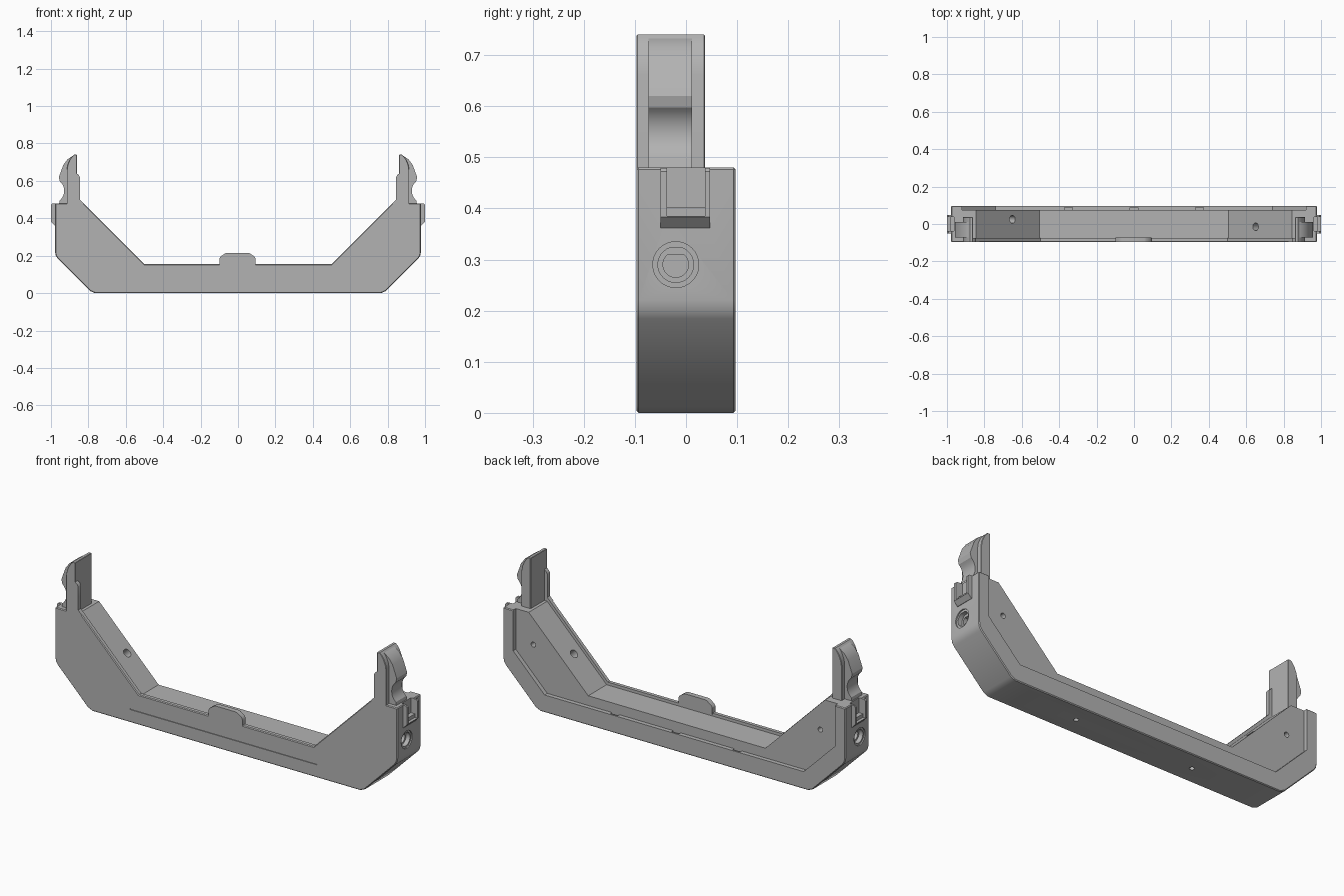
import bpy, bmesh, math
from mathutils import Matrix, Vector

if "Cube" in bpy.data.objects:
    bpy.data.objects.remove(bpy.data.objects["Cube"], do_unlink=True)

grey = bpy.data.materials.new("plain grey")
grey.use_nodes = True
colour = (0.45, 0.45, 0.45, 1)
grey.diffuse_color = colour
grey.node_tree.nodes["Principled BSDF"].inputs["Base Color"].default_value = colour

FRONT, BACK = -0.097, 0.097
WALL, RECESS = -0.075, 0.075


def finish(name, bm):
    bmesh.ops.recalc_face_normals(bm, faces=bm.faces)
    mesh = bpy.data.meshes.new(name)
    bm.to_mesh(mesh)
    bm.free()
    mesh.materials.append(grey)
    obj = bpy.data.objects.new(name, mesh)
    bpy.context.collection.objects.link(obj)
    return obj


def prism(name, outline, start, end, axis="y"):
    """Extrude an outline: (x, z) along y, or (y, z) along x."""
    bm = bmesh.new()
    place = (lambda a, b: (a, start, b)) if axis == "y" else (lambda a, b: (start, a, b))
    face = bm.faces.new([bm.verts.new(place(a, b)) for a, b in outline])
    moved = bmesh.ops.extrude_face_region(bm, geom=[face])["geom"]
    step = Vector((0, end - start, 0)) if axis == "y" else Vector((end - start, 0, 0))
    bmesh.ops.translate(bm, vec=step, verts=[v for v in moved if isinstance(v, bmesh.types.BMVert)])
    return finish(name, bm)


def rod(name, centre, direction, radius, length):
    bm = bmesh.new()
    turn = Vector(direction).to_track_quat("Z", "Y").to_matrix().to_4x4()
    bmesh.ops.create_cone(bm, cap_ends=True, segments=24, radius1=radius, radius2=radius,
                          depth=length, matrix=Matrix.Translation(centre) @ turn)
    return finish(name, bm)


def apply(obj, modifier):
    bpy.context.view_layer.objects.active = obj
    bpy.ops.object.modifier_apply(modifier=modifier.name)


def cut(obj, cutter):
    cutter.hide_render = True
    mod = obj.modifiers.new("cut", "BOOLEAN")
    mod.operation, mod.solver, mod.object = "DIFFERENCE", "EXACT", cutter
    apply(obj, mod)
    bpy.data.objects.remove(cutter, do_unlink=True)


def bevel(obj, width):
    mod = obj.modifiers.new("bevel", "BEVEL")
    mod.width, mod.segments, mod.limit_method = width, 1, "ANGLE"
    mod.angle_limit = math.radians(50)
    apply(obj, mod)


def mirrored(half):
    """Close a right-hand outline with its reflection."""
    return half + [(-x, z) for x, z in reversed(half)]


def flip(points, s):
    return [(s * x, z) for x, z in points]


def box(a0, a1, b0, b1):
    return [(a0, b0), (a1, b0), (a1, b1), (a0, b1)]


def flat_circle(y, z, radius, top):
    """Circle with its top cut flat."""
    start = math.asin(top / radius)
    sweep = math.pi + 2 * start
    n = 28
    return [(y + radius * math.cos(start - sweep * i / n),
             z + radius * math.sin(start - sweep * i / n)) for i in range(n + 1)]


# Main cradle body
body = prism("cradle_body", mirrored([
    (0.765, 0), (0.792, 0.012), (0.964, 0.184), (0.974, 0.2), (0.978, 0.22),
    (0.978, 0.48), (0.825, 0.48), (0.5, 0.155)]), FRONT, BACK)
bevel(body, 0.004)

# Lowered inner floor behind the front wall
cut(body, prism("floor_cut", mirrored([(0.506, 0.14), (0.866, 0.5), (0.866, 0.8)]), WALL, 0.3))

# Rear recess with small notches along its lower lip
cut(body, prism("recess_cut", mirrored([(0.74, 0.09), (0.92, 0.27), (0.92, 0.6)]), RECESS, 0.3))
for x in (-0.35, 0, 0.35):
    cut(body, prism("notch_cut", box(x - 0.022, x + 0.022, 0.075, 0.1), RECESS, 0.088))

# Thin groove across the front
cut(body, prism("groove_cut", box(-0.55, 0.52, 0.066, 0.071), -0.2, FRONT + 0.004))

for s in (1, -1):
    # Screw holes in the rear, slopes and underside
    cut(body, rod("rear_hole", (s * 0.82, RECESS, 0.32), (0, 1, 0), 0.013, 0.08))
    cut(body, rod("slope_hole", (s * 0.65, -0.015 if s > 0 else 0.025, 0.284), (-s, 0, 1), 0.021, 0.12))
    cut(body, rod("base_hole", (s * 0.335, 0, 0), (0, 0, 1), 0.012, 0.08))
    # Flat-topped socket in each end
    cut(body, prism("socket_cut", flat_circle(-0.02, 0.29, 0.045, 0.045 * 0.99),
                    s * 0.972, s * 1.1, "x"))
    cut(body, prism("socket_cut", flat_circle(-0.02, 0.29, 0.035, 0.033),
                    s * 0.95, s * 1.1, "x"))
    cut(body, prism("socket_cut", flat_circle(-0.02, 0.29, 0.025, 0.02),
                    s * 0.86, s * 1.1, "x"))
    # Slot behind each end clip
    cut(body, prism("slot_cut", box(-0.037, 0.037, 0.385, 0.6), s * 0.962, s * 1.1, "x"))

# Centre tab on the front wall
prism("centre_tab", [(-0.1, 0.15), (-0.1, 0.185), (-0.094, 0.195), (-0.07, 0.212), (-0.06, 0.215),
                     (0.055, 0.215), (0.065, 0.212), (0.088, 0.195), (0.093, 0.185), (0.093, 0.15)],
      FRONT, WALL + 0.004)

for s, side in ((1, "left"), (-1, "right")):
    # Thin front post
    prism(side + "_post", flip([(0.825, 0.48), (0.845, 0.5), (0.845, 0.62), (0.851, 0.631),
                                (0.862, 0.64), (0.89, 0.64), (0.89, 0.47), (0.835, 0.47)], s),
          FRONT, WALL)

    # Upright prong plate
    plate = prism(side + "_prong", flip([(0.862, 0.45), (0.862, 0.74), (0.877, 0.74), (0.888, 0.73),
                                         (0.9, 0.712), (0.911, 0.685), (0.915, 0.66),
                                         (0.915, 0.45)], s), FRONT, 0.037)
    bevel(plate, 0.002)

    # Hook with a round bite
    bite = [(0.995 + 0.066 * math.cos(a), 0.547 + 0.066 * math.sin(a))
            for a in (math.radians(110 + 140 * i / 14) for i in range(15))]
    prism(side + "_hook", flip([(0.87, 0.47), (0.87, 0.738), (0.88, 0.736), (0.912, 0.715),
                                (0.934, 0.685), (0.958, 0.62)] + bite[2:-2] + [(0.958, 0.47)], s),
          -0.073, 0.012)

    # End clip frame: tapered foot, open centre, inner tongue
    clip = prism(side + "_clip", flip([(0.965, 0.362), (0.98, 0.362), (1.0, 0.383),
                                       (1.0, 0.472), (0.993, 0.479), (0.965, 0.479)], s),
                 -0.05, 0.047)
    cut(clip, prism("clip_cut", box(-0.037, 0.037, 0.385, 0.6), s * 0.9, s * 1.1, "x"))
    prism(side + "_clip_step", box(-0.037, 0.037, 0.385, 0.403), s * 0.95, s * 0.985, "x")

# Smooth the rounded surfaces, keep the corners crisp
bpy.ops.object.select_all(action="DESELECT")
for obj in bpy.context.collection.objects:
    if obj.type == "MESH" and grey.name in obj.data.materials:
        obj.select_set(True)
        bpy.context.view_layer.objects.active = obj
bpy.ops.object.shade_smooth_by_angle(angle=math.radians(30))
